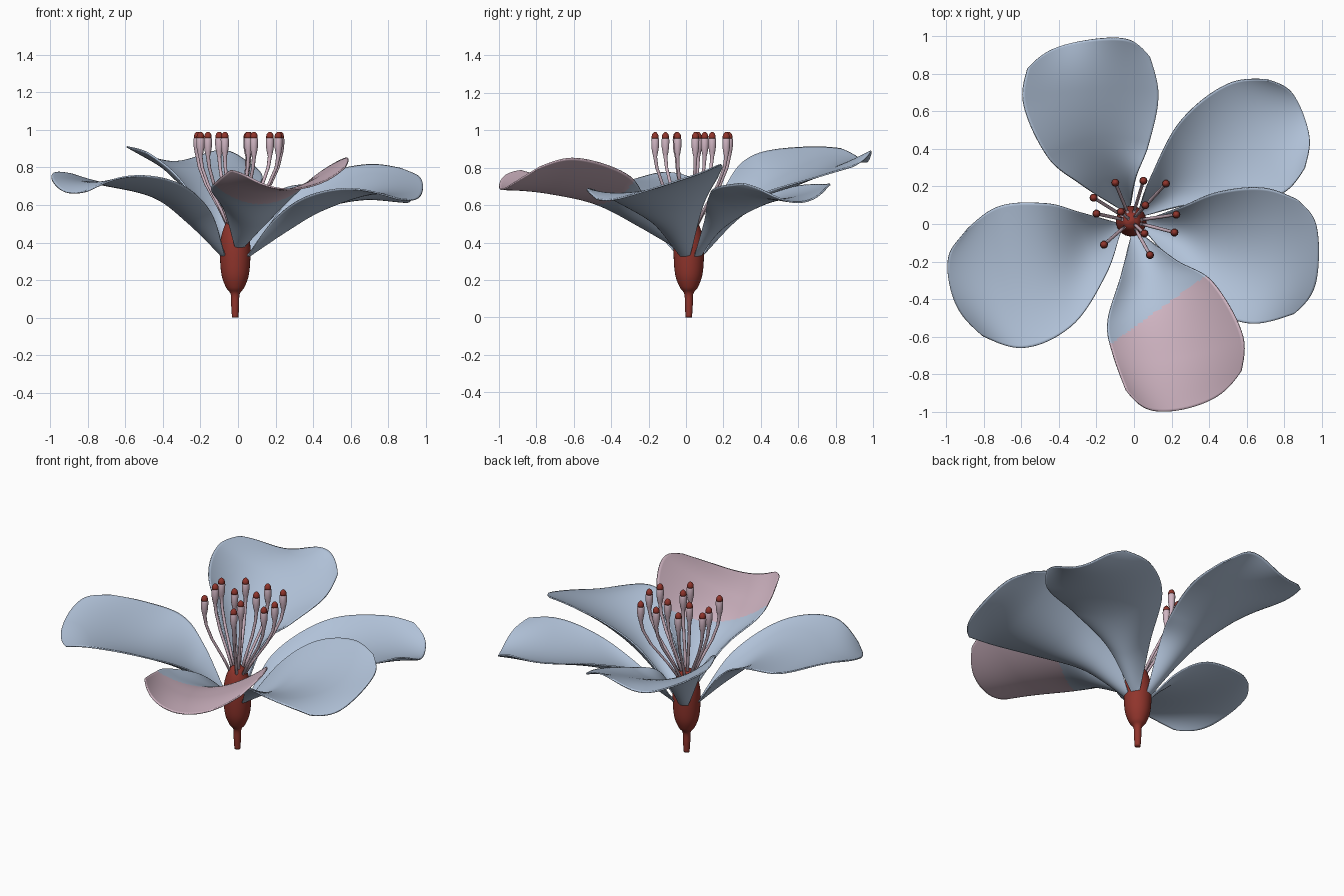
import bpy, bmesh, math
from mathutils import Vector

def material(name, rgb):
    m = bpy.data.materials.new(name)
    m.diffuse_color = (*rgb, 1)
    return m

BLUE = material("petal pale blue", (0.44, 0.54, 0.69))
PINK = material("soft pink", (0.63, 0.46, 0.54))
RED = material("dark red", (0.28, 0.035, 0.025))
CENTRE = Vector((-0.015, 0.015, 0))

def finish(name, bm, mats):
    me = bpy.data.meshes.new(name)
    bmesh.ops.recalc_face_normals(bm, faces=bm.faces)
    for f in bm.faces:
        f.smooth = True
    bm.to_mesh(me)
    bm.free()
    for m in mats:
        me.materials.append(m)
    ob = bpy.data.objects.new(name, me)
    bpy.context.collection.objects.link(ob)
    return ob

def spline(pts, u):
    """Catmull-Rom through pts, u from 0 to 1."""
    n = len(pts) - 1
    i = min(int(u * n), n - 1)
    t = u * n - i
    b, c = pts[i], pts[i + 1]
    a = pts[i - 1] if i else b * 2 - c
    d = pts[i + 2] if i + 2 <= n else c * 2 - b
    return 0.5 * (2 * b + (c - a) * t + (2 * a - 5 * b + 4 * c - d) * t * t
                  + (3 * b - a - 3 * c + d) * t ** 3)

def loft(bm, rings, sides):
    """Horizontal rings (centre, radius) joined into a capped tube."""
    loops = []
    for c, r in rings:
        loops.append([bm.verts.new(c + Vector((r * math.cos(k * math.tau / sides),
                                               r * math.sin(k * math.tau / sides), 0)))
                      for k in range(sides)])
    for a, b in zip(loops, loops[1:]):
        for k in range(sides):
            j = (k + 1) % sides
            bm.faces.new((a[k], a[j], b[j], b[k]))
    bm.faces.new(loops[0][::-1])
    bm.faces.new(loops[-1])

def petal(name, angle, rows, base_z=0.32, ripple=0, pink_rule=None, nu=80, nv=56):
    """Blade through rows of (left edge, middle, right edge) points."""
    a = math.radians(angle)
    out, side = Vector((math.cos(a), math.sin(a), 0)), Vector((-math.sin(a), math.cos(a), 0))
    base = CENTRE + out * 0.065 + Vector((0, 0, base_z))
    rails = [[base + side * w] for w in (0.02, 0, -0.02)]
    for row in rows:
        for k in range(3):
            rails[k].append(Vector(row[3 * k:3 * k + 3]))
    bm = bmesh.new()
    grid = []
    for i in range(nu + 1):
        line = []
        for j in range(nv + 1):
            t = j / nv
            # rows pull back at the sides so the tip corners are rounded
            u = i / nu * (1 - 0.075 * abs(2 * t - 1) ** 6)
            l, m, r = (spline(rail, u) for rail in rails)
            p = l * (2 * (t - .5) * (t - 1)) + m * (4 * t * (1 - t)) + r * (2 * t * (t - .5))
            p.z -= ripple * math.sin(math.tau * t) * u ** 5
            line.append(bm.verts.new(p))
        grid.append(line)
    for i in range(nu):
        for j in range(nv):
            f = bm.faces.new((grid[i][j], grid[i + 1][j], grid[i + 1][j + 1], grid[i][j + 1]))
            if pink_rule and pink_rule(f.calc_center_median()):
                f.material_index = 1
    ob = finish(name, bm, [BLUE, PINK])
    s = ob.modifiers.new("thickness", 'SOLIDIFY')
    s.thickness = 0.008
    s.offset = 0

# Five petals, each from base to tip
petal("petal_back", 112, [
    (-0.28, 0.21, 0.70, -0.13, 0.27, 0.53, 0.01, 0.25, 0.59),
    (-0.46, 0.36, 0.865, -0.20, 0.46, 0.67, 0.08, 0.43, 0.67),
    (-0.59, 0.65, 0.91, -0.23, 0.72, 0.78, 0.13, 0.70, 0.75),
    (-0.55, 0.90, 0.895, -0.21, 0.985, 0.86, 0.06, 0.97, 0.83)], ripple=0.045)
petal("petal_left", 205, [
    (-0.15, -0.27, 0.57, -0.25, -0.12, 0.50, -0.28, 0.06, 0.57),
    (-0.33, -0.54, 0.72, -0.43, -0.24, 0.64, -0.47, 0.11, 0.69),
    (-0.60, -0.66, 0.75, -0.70, -0.29, 0.71, -0.73, 0.09, 0.72),
    (-0.89, -0.56, 0.635, -0.99, -0.28, 0.735, -0.95, -0.08, 0.785)])
petal("petal_front", 288, [
    (0.22, -0.19, 0.58, 0.08, -0.25, 0.49, -0.07, -0.28, 0.57),
    (0.42, -0.31, 0.76, 0.13, -0.46, 0.61, -0.14, -0.52, 0.68),
    (0.58, -0.60, 0.85, 0.22, -0.72, 0.67, -0.11, -0.70, 0.73),
    (0.56, -0.86, 0.775, 0.25, -0.99, 0.685, -0.01, -0.965, 0.81)],
    base_z=0.37, pink_rule=lambda p: p.y < -0.65 + 0.71 * (p.x + 0.14))
petal("petal_right", 345, [
    (0.25, 0.09, 0.60, 0.27, -0.06, 0.47, 0.20, -0.20, 0.53),
    (0.45, 0.17, 0.755, 0.46, -0.13, 0.58, 0.38, -0.42, 0.65),
    (0.70, 0.19, 0.815, 0.72, -0.17, 0.67, 0.63, -0.53, 0.685),
    (0.94, 0.10, 0.78, 0.985, -0.14, 0.70, 0.945, -0.45, 0.605)])
petal("petal_back_right", 40, [
    (0.09, 0.25, 0.56, 0.20, 0.18, 0.47, 0.28, 0.10, 0.52),
    (0.25, 0.55, 0.69, 0.40, 0.34, 0.585, 0.55, 0.12, 0.64),
    (0.51, 0.75, 0.71, 0.66, 0.48, 0.63, 0.80, 0.17, 0.695),
    (0.79, 0.77, 0.71, 0.90, 0.59, 0.615, 0.95, 0.36, 0.725)])

# Stalk and swollen flower base
bm = bmesh.new()
profile = [Vector(p) for p in ((0.017, 0), (0.021, 0.06), (0.024, 0.125), (0.048, 0.16),
           (0.071, 0.22), (0.08, 0.3), (0.08, 0.39), (0.067, 0.46), (0.042, 0.515), (0.005, 0.535))]
loft(bm, [(CENTRE + Vector((0, 0, p.y)), p.x)
          for p in (spline(profile, i / 45) for i in range(46))], 32)
finish("flower_base", bm, [RED])

# Stamens: bent filaments with swollen heads, and red tips
heads = [(-0.10, 0.22), (0.05, 0.23), (0.17, 0.215), (-0.215, 0.14), (-0.20, 0.055), (0.06, 0.10),
         (0.225, 0.05), (0.215, -0.045), (0.055, -0.05), (0.085, -0.165), (-0.16, -0.11), (-0.07, 0.065)]
# (height, share of the way out, radius)
stem = [(0.48, 0.18, .009), (0.58, 0.42, .009), (0.71, 0.78, .009), (0.80, 0.95, .009), (0.86, 1, .011),
        (0.88, 1, .016), (0.91, 1, .021), (0.95, 1, .022), (0.962, 1, .018)]
tip = [(0.955, 1, .0195), (0.967, 1, .020), (0.98, 1, .016), (0.99, 1, .006)]
for name, prof, mat in (("stamens", stem, PINK), ("stamen_tips", tip, RED)):
    bm = bmesh.new()
    for x, y in heads:
        off = Vector((x, y, 0)) - CENTRE
        loft(bm, [(CENTRE + off * s + Vector((0, 0, z)), r) for z, s, r in prof], 10)
    finish(name, bm, [mat])
